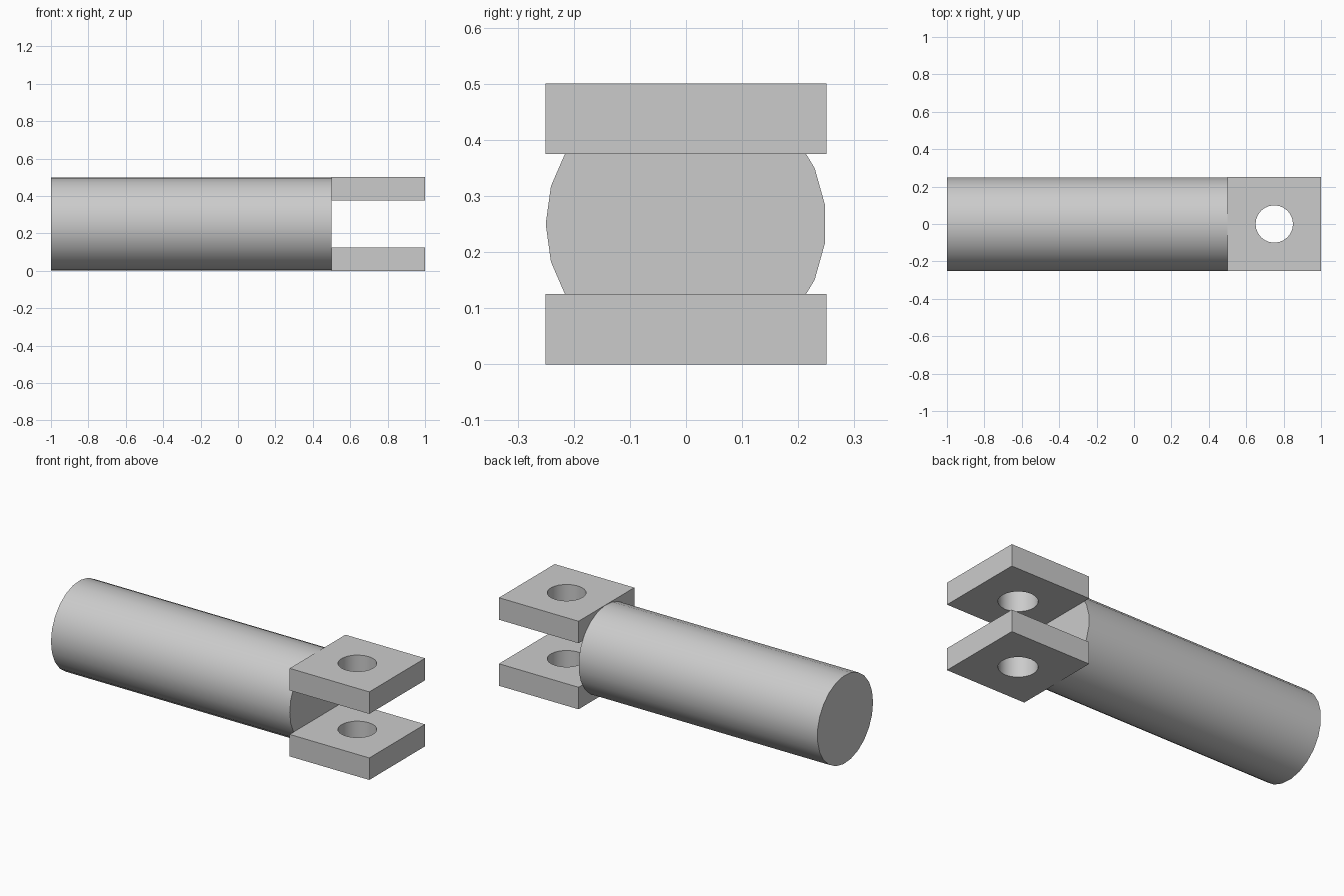
import bpy
import bmesh
import math
from mathutils import Matrix, Vector

cube = bpy.data.objects.get("Cube")
if cube:
    bpy.data.objects.remove(cube)

GREY = (0.6, 0.6, 0.6, 1.0)
RADIUS = 0.25        # rod radius, also half the plate width
THICK = 0.125        # plate thickness

metal = bpy.data.materials.new("grey metal")
metal.use_nodes = True
metal.diffuse_color = GREY
metal.node_tree.nodes["Principled BSDF"].inputs["Base Color"].default_value = GREY


def finish(bm, name):
    """Turn a bmesh into a smooth-by-angle object with the metal material."""
    bmesh.ops.recalc_face_normals(bm, faces=bm.faces[:])
    mesh = bpy.data.meshes.new(name)
    bm.to_mesh(mesh)
    bm.free()
    mesh.materials.append(metal)
    obj = bpy.data.objects.new(name, mesh)
    bpy.context.collection.objects.link(obj)
    bpy.ops.object.select_all(action="DESELECT")
    obj.select_set(True)
    bpy.context.view_layer.objects.active = obj
    bpy.ops.object.shade_smooth_by_angle(angle=math.radians(30))
    return obj


def add_loop(bm, sides, radius, centre, start=0.0):
    """Add a closed ring of edges in the xy plane."""
    verts = []
    for i in range(sides):
        a = start + math.tau * i / sides
        verts.append(bm.verts.new(centre + radius * Vector((math.cos(a), math.sin(a), 0))))
    return [bm.edges.new((verts[i - 1], verts[i])) for i in range(sides)]


# Rod lying along x, with one corner of its section at the front
bm = bmesh.new()
profile = add_loop(bm, 23, RADIUS, Vector(), -math.pi / 2)
face = bmesh.ops.contextual_create(bm, geom=profile)["faces"]
new = bmesh.ops.extrude_face_region(bm, geom=face, use_keep_orig=True)["geom"]
bmesh.ops.translate(bm, vec=(0, 0, 1.5),
                    verts=[g for g in new if isinstance(g, bmesh.types.BMVert)])
bmesh.ops.transform(bm, verts=bm.verts[:],
                    matrix=Matrix.Translation((-1, 0, RADIUS)) @ Matrix.Rotation(math.pi / 2, 4, "Y"))
finish(bm, "rod")


# Two square fork plates, each with a round pin hole
def fork_plate(name, z):
    bm = bmesh.new()
    centre = Vector((0.75, 0, z))
    edges = add_loop(bm, 4, RADIUS * math.sqrt(2), centre, math.pi / 4)
    edges += add_loop(bm, 24, 0.1, centre)
    bmesh.ops.triangle_fill(bm, edges=edges, use_beauty=True)
    new = bmesh.ops.extrude_face_region(bm, geom=bm.faces[:], use_keep_orig=True)["geom"]
    bmesh.ops.translate(bm, vec=(0, 0, THICK),
                        verts=[g for g in new if isinstance(g, bmesh.types.BMVert)])
    finish(bm, name)


fork_plate("lower_fork_plate", 0)
fork_plate("upper_fork_plate", 2 * RADIUS - THICK)
